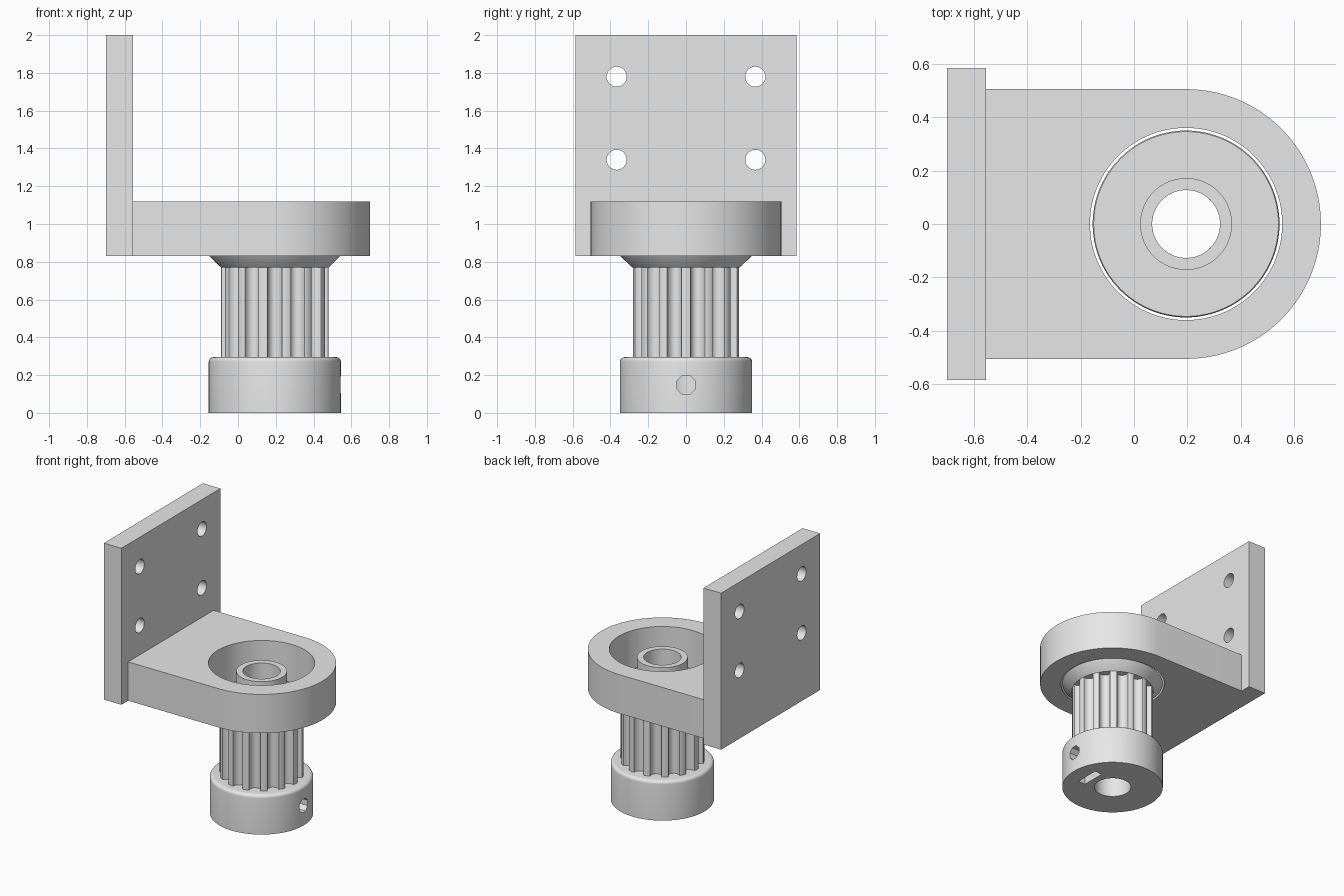
import bpy, bmesh
from math import pi, sin, cos, radians
from mathutils import Matrix, Vector

if "Cube" in bpy.data.objects:
    bpy.data.objects.remove(bpy.data.objects["Cube"], do_unlink=True)

grey = bpy.data.materials.new("plain grey")
grey.use_nodes = True
grey.diffuse_color = (0.8, 0.8, 0.8, 1)
grey.node_tree.nodes["Principled BSDF"].inputs["Base Color"].default_value = (0.8, 0.8, 0.8, 1)

AXIS = 0.195      # x of the pulley shaft
BORE = 0.127
ARM_Z = (0.83, 1.12)
PLATE_X = (-0.70, -0.555)


def finish(name, bm):
    bmesh.ops.recalc_face_normals(bm, faces=bm.faces)
    mesh = bpy.data.meshes.new(name)
    bm.to_mesh(mesh)
    bm.free()
    mesh.materials.append(grey)
    ob = bpy.data.objects.new(name, mesh)
    bpy.context.collection.objects.link(ob)
    return ob


def box(name, xs, ys, zs):
    bm = bmesh.new()
    bmesh.ops.create_cube(bm, size=1)
    for v in bm.verts:
        v.co = Vector([lo if c < 0 else hi for c, (lo, hi) in zip(v.co, (xs, ys, zs))])
    return finish(name, bm)


def prism(name, outline, z0, z1):
    bm = bmesh.new()
    face = bm.faces.new([bm.verts.new((x, y, z0)) for x, y in outline])
    top = bmesh.ops.extrude_face_region(bm, geom=[face])["geom"]
    verts = [g for g in top if isinstance(g, bmesh.types.BMVert)]
    bmesh.ops.translate(bm, verts=verts, vec=(0, 0, z1 - z0))
    return finish(name, bm)


def lathe(name, profile, steps=96):
    """Closed (radius, z) loop turned around the shaft axis."""
    bm = bmesh.new()
    vs = [bm.verts.new((AXIS + r, 0, z)) for r, z in profile]
    es = [bm.edges.new((a, b)) for a, b in zip(vs, vs[1:] + vs[:1])]
    bmesh.ops.spin(bm, geom=vs + es, cent=(AXIS, 0, 0), axis=(0, 0, 1),
                   angle=2 * pi, steps=steps)
    bmesh.ops.remove_doubles(bm, verts=bm.verts, dist=1e-4)
    return finish(name, bm)


def rod(centre, radius, length, along_x=False, sides=64):
    bm = bmesh.new()
    turn = Matrix.Rotation(pi / 2, 4, "Y") if along_x else Matrix()
    spin = Matrix.Rotation(pi / sides, 4, "Z")
    bmesh.ops.create_cone(bm, cap_ends=True, segments=sides, radius1=radius,
                          radius2=radius, depth=length,
                          matrix=Matrix.Translation(centre) @ turn @ spin)
    return finish("cutter", bm)


def cut(ob, cutters):
    for c in cutters:
        c.hide_render = True
        mod = ob.modifiers.new("cut", "BOOLEAN")
        mod.operation, mod.solver, mod.object = "DIFFERENCE", "EXACT", c
    bpy.context.view_layer.update()
    done = ob.evaluated_get(bpy.context.evaluated_depsgraph_get())
    mesh = bpy.data.meshes.new_from_object(done)
    ob.modifiers.clear()
    ob.data = mesh
    for c in cutters:
        bpy.data.objects.remove(c, do_unlink=True)


# Upright mounting plate with four screw holes
plate = box("mounting_plate", PLATE_X, (-0.585, 0.585), (ARM_Z[0], 2.0))
cut(plate, [rod((-0.63, y, z), 0.053, 0.4, True, 40)
            for y in (-0.367, 0.367) for z in (1.34, 1.78)])

# Round-ended arm with the bearing bore
R = 0.505
outline = [(PLATE_X[1], -R)]
outline += [(AXIS + R * cos(a), R * sin(a))
            for a in (radians(-90 + 180 * i / 60) for i in range(61))]
outline += [(PLATE_X[1], R)]
arm = prism("bracket_arm", outline, *ARM_Z)
cut(arm, [rod((AXIS, 0, 1.0), 0.36, 1, sides=96)])

# Pulley base: rounded upper rim, grub screw hole and nut slot
rim, rad, top = 0.025, 0.35, 0.295
profile = [(BORE, 0), (rad, 0)]
profile += [(rad - rim + rim * cos(a), top - rim + rim * sin(a))
            for a in (radians(15 * i) for i in range(7))]
profile += [(BORE, top)]
base = lathe("pulley_base", profile)
cut(base, [rod((AXIS + 0.25, 0, 0.148), 0.053, 0.34, True, 8),
           box("cutter", (AXIS + 0.175, AXIS + 0.235), (-0.09, 0.09), (-0.1, 0.24))])

# Toothed drum: narrow lands with rounded grooves between them
TEETH, TIP, GROOVE = 14, 0.285, 0.039
pitch = 2 * pi / TEETH
outline = []
for k in range(TEETH):
    mid = (k + 0.5) * pitch
    for i in range(11):
        a = pi * i / 10
        out, side = TIP - 0.005 - GROOVE * 1.2 * sin(a), -GROOVE * cos(a)
        outline.append((AXIS + out * cos(mid) - side * sin(mid),
                        out * sin(mid) + side * cos(mid)))
    land = (k + 1) * pitch
    for t in (-0.07, 0, 0.07):
        outline.append((AXIS + TIP * cos(land + t), TIP * sin(land + t)))
drum = prism("toothed_drum", outline, top - 0.01, 0.775)
cut(drum, [rod((AXIS, 0, 0.5), BORE, 2, sides=96)])

# Flared belt flange and the shaft collar above it
flange = lathe("belt_flange", [(BORE, 0.77), (TIP, 0.77), (0.347, 0.83),
                               (0.35, 0.836), (0.346, 0.842), (BORE, 0.842)])
collar = lathe("shaft_collar", [(BORE, 0.835), (0.172, 0.835), (0.172, 1.06), (BORE, 1.06)])

# Smooth the curved walls, keep the edges crisp
bpy.ops.object.select_all(action="DESELECT")
for ob in (plate, arm, base, drum, flange, collar):
    ob.select_set(True)
bpy.context.view_layer.objects.active = base
bpy.ops.object.shade_smooth_by_angle(angle=radians(32))
